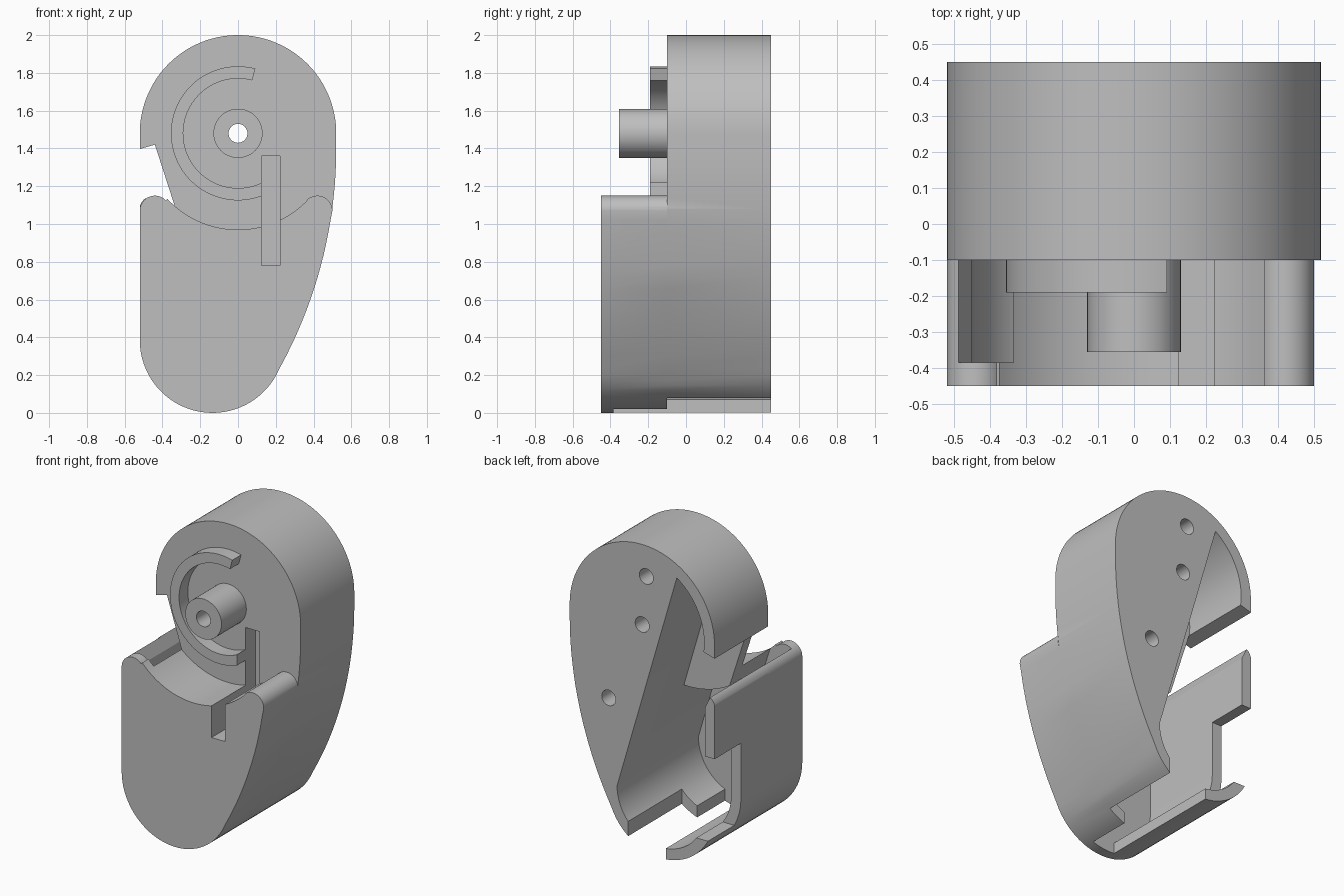
import bpy, bmesh
from math import sin, cos, radians

if "Cube" in bpy.data.objects:
    bpy.data.objects.remove(bpy.data.objects["Cube"], do_unlink=True)

HUB, LOW = (0, 1.48), (-0.135, 0.385)
LIP_L, LIP_R = (-0.44, 1.07), (0.42, 1.07)
FRONT, STEP, BACK = -0.45, -0.1, 0.45

grey = bpy.data.materials.new("matte_grey")
grey.use_nodes = True
grey.diffuse_color = (0.52, 0.52, 0.52, 1)
grey.node_tree.nodes["Principled BSDF"].inputs["Base Color"].default_value = (0.52, 0.52, 0.52, 1)


def arc(centre, r, a0, a1, n=32):
    """Points on an arc in the xz plane, angles in degrees."""
    angles = [radians(a0 + (a1 - a0) * i / n) for i in range(n + 1)]
    return [(centre[0] + r * cos(a), centre[1] + r * sin(a)) for a in angles]


def prism(name, outline, y0, y1):
    """Extrude an xz outline from y0 to y1."""
    bm = bmesh.new()
    face = bm.faces.new([bm.verts.new((x, y0, z)) for x, z in outline])
    res = bmesh.ops.extrude_face_region(bm, geom=[face])
    verts = [v for v in res["geom"] if isinstance(v, bmesh.types.BMVert)]
    bmesh.ops.translate(bm, verts=verts, vec=(0, y1 - y0, 0))
    bmesh.ops.remove_doubles(bm, verts=bm.verts, dist=1e-5)
    bmesh.ops.recalc_face_normals(bm, faces=bm.faces)
    mesh = bpy.data.meshes.new(name)
    bm.to_mesh(mesh)
    bm.free()
    mesh.materials.append(grey)
    ob = bpy.data.objects.new(name, mesh)
    bpy.context.collection.objects.link(ob)
    return ob


def rod(name, centre, r, y0, y1):
    return prism(name, arc(centre, r, 0, 360, 48)[:-1], y0, y1)


def block(name, x0, x1, z0, z1, y0, y1):
    return prism(name, [(x0, z0), (x1, z0), (x1, z1), (x0, z1)], y0, y1)


def combine(target, other, operation):
    """Apply a boolean and remove the helper."""
    mod = target.modifiers.new("combine", "BOOLEAN")
    mod.operation, mod.solver, mod.object = operation, "EXACT", other
    deps = bpy.context.evaluated_depsgraph_get()
    mesh = bpy.data.meshes.new_from_object(target.evaluated_get(deps))
    target.modifiers.clear()
    target.data = mesh
    bpy.data.objects.remove(other, do_unlink=True)


def flank(z):
    """Long shallow curve of the right-hand side."""
    return (-1.89 + (2.41 ** 2 - (z - 1.4) ** 2) ** 0.5, z)


# Main body: round head, shallow flank, round foot
foot = arc(LOW, 0.385, 180, 331)
head = arc(HUB, 0.52, 0, 180, 64)
body = prism("housing", foot + [flank(0.24 + i * 0.06) for i in range(21)] + head, STEP, BACK)

# Lower front with a concave cradle between two rounded lips
cradle = arc(LIP_R, 0.08, 0, 135.7, 16) + arc(HUB, 0.51, -44.3, -137, 40) + arc(LIP_L, 0.08, 43, 180, 16)
lower = prism("lower_front", foot + [flank(0.24 + i * 0.06) for i in range(14)] + cradle, FRONT, STEP)
combine(body, lower, "UNION")

# Spindle and curved guide rib
combine(body, rod("spindle", HUB, 0.13, -0.355, 0), "UNION")
rib = arc(HUB, 0.355, 75, 296, 64) + arc(HUB, 0.29, 296, 75, 64)
combine(body, prism("guide_rib", rib, -0.19, -0.05), "UNION")

# Inner chamber, open at the back and through the side notch
basin = arc(LOW, 0.315, 0, -180)
side_notch = [(-0.45, 1.06)] + arc(LIP_L, 0.083, 126, 180, 12) + [(-0.7, 1.07), (-0.7, 1.346)]
chamber = arc(HUB, 0.445, 187.8, 124) + basin + side_notch
front_chamber = [(-0.44, 1.42)] + arc(HUB, 0.58, 239, 273) + basin + side_notch

cutters = [
    prism("chamber_cut", chamber, -0.02, 0.6),
    prism("front_chamber_cut", front_chamber, -0.385, 0.01),
    block("bottom_gap_cut", -0.17, 0.1, -0.1, 0.2, STEP, 0.6),
    block("front_gap_cut", -0.17, -0.01, -0.1, 0.2, -0.385, 0.0),
    block("side_window_cut", -0.7, -0.3, 0.2, 0.745, 0.18, 0.6),
    block("slot_cut", 0.125, 0.223, 0.78, 1.36, -0.6, 0.0),
    rod("spindle_hole_cut", HUB, 0.05, -0.6, 0.6),
    rod("upper_hole_cut", (-0.03, 1.8), 0.05, 0.1, 0.6),
    rod("lower_hole_cut", (0.24, 0.94), 0.05, 0.1, 0.6),
]
for cutter in cutters:
    cutter.hide_render = True
    combine(body, cutter, "DIFFERENCE")

# Smooth the curved walls, keep edges crisp
bpy.ops.object.select_all(action="DESELECT")
body.select_set(True)
bpy.context.view_layer.objects.active = body
bpy.ops.object.shade_smooth_by_angle(angle=radians(25))
